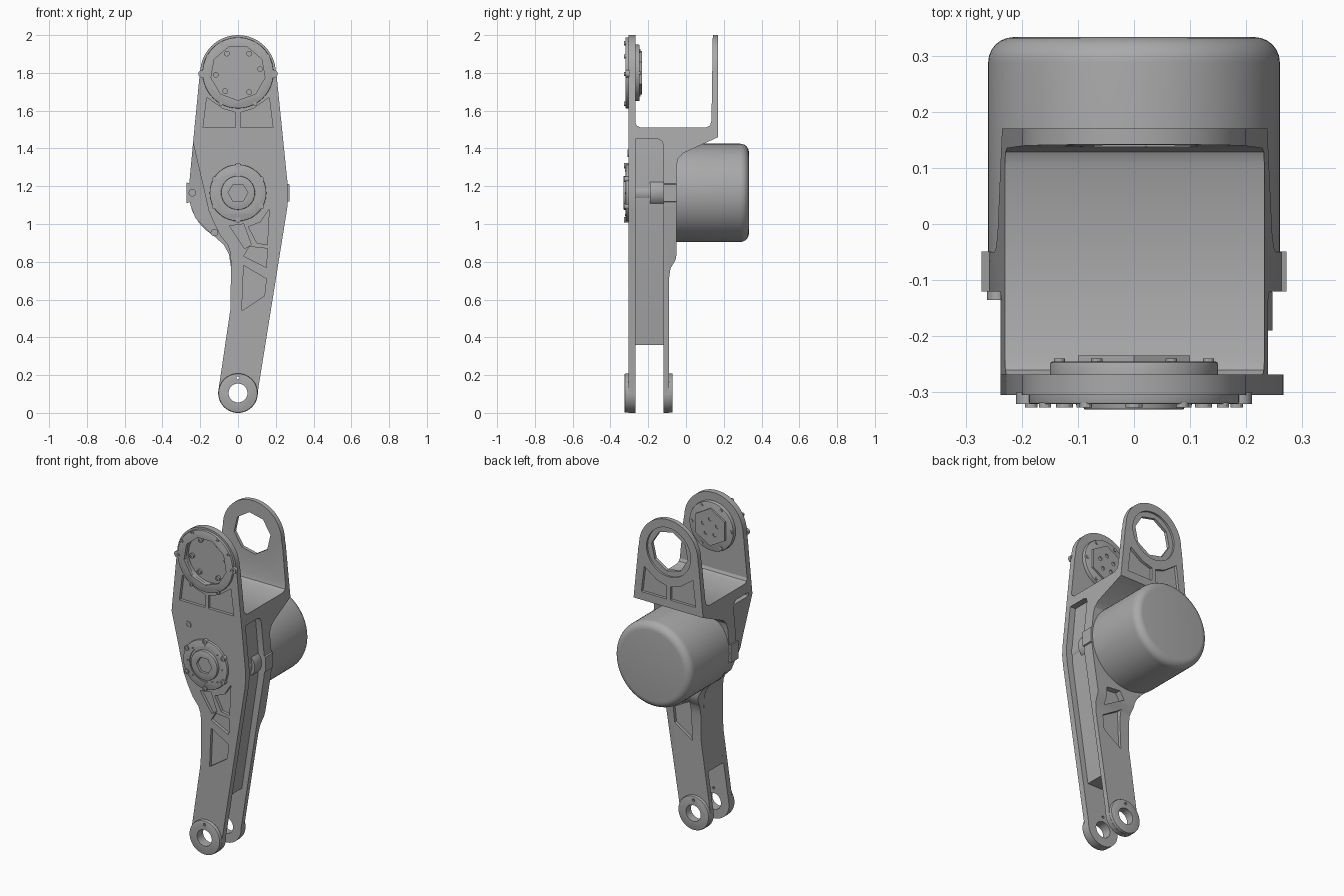
import bpy, bmesh
from math import sin, cos, radians

if "Cube" in bpy.data.objects:
    bpy.data.objects.remove(bpy.data.objects["Cube"], do_unlink=True)

grey = bpy.data.materials.new("machined_grey")
grey.use_nodes = True
grey.diffuse_color = (0.4, 0.4, 0.4, 1)
grey.node_tree.nodes["Principled BSDF"].inputs["Base Color"].default_value = (0.4, 0.4, 0.4, 1)


def arc(cx, cz, r, start, end, n):
    return [(cx + r * cos(radians(start + (end - start) * i / n)),
             cz + r * sin(radians(start + (end - start) * i / n))) for i in range(n + 1)]


def circle(cx, cz, r, n=40, turn=0):
    return arc(cx, cz, r, turn, turn + 360, n)[:-1]


def mirror(pts):
    return [(-x, z) for x, z in reversed(pts)]


def activate(ob):
    bpy.ops.object.select_all(action='DESELECT')
    ob.select_set(True)
    bpy.context.view_layer.objects.active = ob


def prism(name, pts, a, b, axis='y', bevel=0, segments=2):
    """Extrude a profile from a to b along y (profile x,z) or x (profile y,z)."""
    place = (lambda p, d: (p[0], d, p[1])) if axis == 'y' else (lambda p, d: (d, p[0], p[1]))
    bm = bmesh.new()
    face = bm.faces.new([bm.verts.new(place(p, a)) for p in pts])
    new = bmesh.ops.extrude_face_region(bm, geom=[face])["geom"]
    shift = (0, b - a, 0) if axis == 'y' else (b - a, 0, 0)
    bmesh.ops.translate(bm, vec=shift, verts=[v for v in new if isinstance(v, bmesh.types.BMVert)])
    bmesh.ops.recalc_face_normals(bm, faces=bm.faces)
    if bevel:   # round only the rim at the far end
        rim = [e for e in bm.edges if all(abs(v.co['xyz'.index(axis)] - b) < 1e-5 for v in e.verts)]
        bmesh.ops.bevel(bm, geom=rim, offset=bevel, segments=segments, profile=0.5, affect='EDGES')
    me = bpy.data.meshes.new(name)
    bm.to_mesh(me)
    bm.free()
    me.materials.append(grey)
    ob = bpy.data.objects.new(name, me)
    bpy.context.collection.objects.link(ob)
    return ob


def combine(ob, other, operation='DIFFERENCE'):
    activate(ob)
    mod = ob.modifiers.new("cut", 'BOOLEAN')
    mod.operation, mod.solver, mod.object = operation, 'EXACT', other
    bpy.ops.object.modifier_apply(modifier=mod.name)
    bpy.data.objects.remove(other, do_unlink=True)


def cut(ob, pts, a, b):
    combine(ob, prism("cutter", pts, a, b))


def screws(name, cx, cz, r, angles, y0, y1, size=0.013):
    for i, t in enumerate(angles):
        x, z = cx + r * cos(radians(t)), cz + r * sin(radians(t))
        head = prism(f"{name}_{i + 1}", circle(x, z, size, 12), y0, y1)
        cut(head, circle(x, z, size * 0.5, 6), y1 - 0.004, y1 - 0.02 if y1 > y0 else y1 + 0.004)


TOP, HUB, FOOT = 1.8, 1.165, 0.105

# Outlines of the two plates
head_arc = arc(0, TOP, 0.2, 0, 180, 28)
foot_arc = arc(0, FOOT, FOOT, 176, 364, 28)
right_edge = [(0.26, 1.08), (0.266, 1.14), (0.265, 1.19), (0.205, 1.78)]
front_left = [(-0.205, 1.77), (-0.238, 1.43), (-0.175, 1.16), (-0.155, 1.07), (-0.13, 1.01),
              (-0.095, 0.94), (-0.055, 0.89), (-0.041, 0.85), (-0.037, 0.79), (-0.04, 0.55)]
back_left = [(-0.205, 1.77), (-0.238, 1.43), (-0.262, 1.17), (-0.252, 1.1), (-0.225, 1.03),
             (-0.165, 0.97), (-0.075, 0.89), (-0.048, 0.84), (-0.037, 0.77), (-0.04, 0.55)]
front_outline = head_arc + front_left + foot_arc + right_edge
back_outline = head_arc + back_left + foot_arc + right_edge

# Pocket shapes
upper_pocket = [(-0.185, 1.51), (-0.012, 1.51), (-0.012, 1.59), (-0.08, 1.61), (-0.165, 1.67)]
rib_a = [(-0.045, 0.99), (0.03, 1.0), (0.07, 0.89), (0.035, 0.87)]
rib_b = [(0.055, 0.985), (0.12, 1.01), (0.165, 1.08), (0.155, 0.89), (0.1, 0.9)]
rib_c = [(0.06, 0.88), (0.155, 0.87), (0.15, 0.77), (0.03, 0.83)]
rib_d = [(0.03, 0.78), (0.15, 0.71), (0.14, 0.62), (0.02, 0.54)]

# Front plate
front_plate = prism("front_plate", front_outline, -0.305, -0.268)
for p in (upper_pocket, mirror(upper_pocket), rib_a, rib_b, rib_c, rib_d):
    cut(front_plate, p, -0.32, -0.287)
cut(front_plate, circle(0, TOP, 0.145), -0.4, -0.2)

# Rear bracket: side profile trimmed by the plate outline
side_profile = [(-0.12, 0), (-0.09, 0), (-0.09, 0.71), (-0.082, 0.765), (-0.055, 0.81), (-0.05, 0.84),
                (-0.05, 1.31), (-0.042, 1.345), (-0.015, 1.375), (0.17, 1.46), (0.17, 2.01),
                (0.142, 2.01), (0.135, 1.55), (0.128, 1.522), (0.105, 1.51), (-0.24, 1.51),
                (-0.26, 1.52), (-0.27, 1.54), (-0.27, 1.45), (-0.15, 1.45), (-0.129, 1.441),
                (-0.12, 1.42)]
rear_bracket = prism("rear_bracket", side_profile, -0.5, 0.5, 'x')
combine(rear_bracket, prism("trim", back_outline, -0.4, 0.4), 'INTERSECT')
cut(rear_bracket, circle(0, TOP, 0.125, 8, 10), 0.1, 0.2)
cut(rear_bracket, circle(0, TOP, 0.15), 0.158, 0.2)
for p in (upper_pocket, mirror(upper_pocket)):
    cut(rear_bracket, p, 0.153, 0.2)
cut(rear_bracket, rib_c, -0.088, 0)
cut(rear_bracket, rib_d, -0.108, 0)

# Web joining the plates, set back along the left edge
web = prism("web", front_left[1:] + [(-0.068, 0.36), (0.11, 0.36), (0.22, 1.08), (0.225, 1.19),
                                     (0.2, 1.46)], -0.27, -0.119)

# Foot bosses with a through hole
for name, y0, y1 in (("front_foot_boss", -0.3, -0.326), ("rear_foot_boss", -0.095, -0.071)):
    boss = prism(name, circle(0, FOOT, 0.104), y0, y1, bevel=0.006)
    cut(boss, circle(0, FOOT, 0.05), -0.4, 0)
for plate in (front_plate, rear_bracket):
    cut(plate, circle(0, FOOT, 0.05), -0.4, 0)
    cut(plate, circle(0, 0.185, 0.008, 10), -0.4, 0)
cut(bpy.data.objects["front_foot_boss"], circle(0, 0.185, 0.008, 10), -0.4, -0.2)
cut(bpy.data.objects["rear_foot_boss"], circle(0, 0.185, 0.008, 10), -0.2, 0)

# Motor housing
prism("motor_housing", circle(0, HUB, 0.26, 72), -0.06, 0.333, bevel=0.045, segments=6)

# Upper joint: ring, recessed cup and inner hub
joint_ring = prism("joint_ring", circle(0, TOP, 0.188, 48), -0.3, -0.321, bevel=0.004)
cut(joint_ring, circle(0, TOP, 0.145, 9, 30), -0.4, -0.2)
for side in (-1, 1):
    prism("ring_ear", circle(side * 0.19, 1.795, 0.02, 16), -0.3, -0.321)
inner_hub = prism("inner_hub", circle(0, TOP, 0.15, 40), -0.272, -0.245, bevel=0.005)
hub_cap = prism("hub_cap", circle(0, TOP, 0.115, 6, 30), -0.247, -0.234)
for x, z in circle(0, TOP, 0.05, 5, 90):
    cut(hub_cap, circle(x, z, 0.012, 10), -0.24, -0.2)
screws("ring_screw", 0, 1.795, 0.183, [0, 30, 62, 118, 150, 180, 240, 300], -0.318, -0.327, 0.011)
screws("cup_screw", 0, TOP, 0.118, [10, 60, 120, 185, 235, 300], -0.27, -0.285, 0.015)
screws("hub_screw", 0, TOP, 0.133, range(0, 360, 60), -0.247, -0.24, 0.01)

# Lower joint cover with a hexagonal socket
cover = prism("joint_cover", circle(0, HUB, 0.15, 36), -0.3, -0.32, bevel=0.004)
cut(cover, circle(0, HUB, 0.105), -0.4, -0.314)
cap = prism("joint_cap", circle(0, HUB, 0.09), -0.3, -0.331, bevel=0.004)
cut(cap, circle(0, HUB, 0.052, 6), -0.4, -0.315)
screws("cover_screw", 0, HUB, 0.143, range(30, 390, 60), -0.3, -0.327, 0.015)
screws("cover_pin", 0, HUB, 0.118, range(0, 360, 45), -0.318, -0.323, 0.005)

# Side lugs, spacer and plate screws
for side in (-1, 1):
    x = side * 0.258
    prism("side_lug", [(x - 0.014, 1.11), (x + 0.014, 1.12), (x + 0.014, 1.21), (x - 0.014, 1.22)],
          -0.12, -0.049)
prism("spacer", circle(0.17, HUB, 0.06, 24), -0.27, -0.19)
prism("spacer_collar", circle(0.17, HUB, 0.077, 24), -0.19, -0.118, bevel=0.005)
screws("plate_screw", -0.125, 1.375, 0, [0], -0.3, -0.31, 0.02)
for x, z in ((-0.242, HUB), (-0.125, 0.955)):
    screws("bracket_screw", x, z, 0, [0], -0.115, -0.135, 0.02)

# Smooth the curved walls, keep the machined edges sharp
for ob in [o for o in bpy.context.scene.objects if o.type == 'MESH']:
    activate(ob)
    bpy.ops.object.shade_smooth_by_angle(angle=radians(28))
